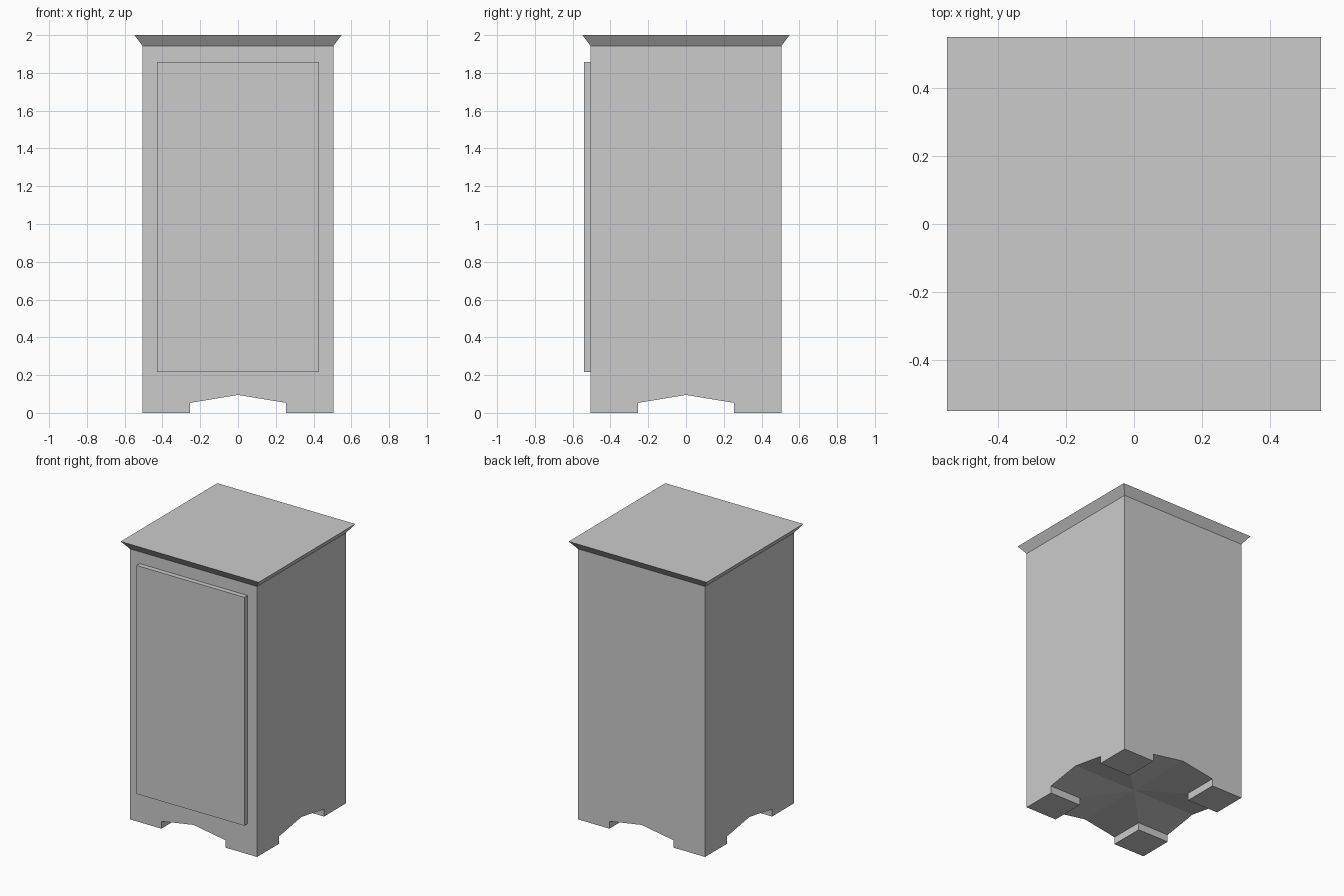
import bpy, bmesh

if "Cube" in bpy.data.objects:
    bpy.data.objects.remove(bpy.data.objects["Cube"])

HALF, FOOT = 0.505, 0.255           # body half width, inner foot edge
LOW, PEAK = 0.053, 0.095            # arch spring and peak heights
NECK, TOP = 1.942, 2.0              # crown bottom and top heights
RIM = 0.548                         # crown half width


def make(name, faces):
    """Create an object from a list of faces given as point lists."""
    bm = bmesh.new()
    for pts in faces:
        bm.faces.new([bm.verts.new(p) for p in pts])
    bmesh.ops.remove_doubles(bm, verts=bm.verts, dist=1e-5)
    bmesh.ops.recalc_face_normals(bm, faces=bm.faces)
    return finish(name, bm)


def finish(name, bm):
    mesh = bpy.data.meshes.new(name)
    bm.to_mesh(mesh)
    bm.free()
    obj = bpy.data.objects.new(name, mesh)
    bpy.context.collection.objects.link(obj)
    return obj


def square(h, z):
    return [(-h, -h, z), (h, -h, z), (h, h, z), (-h, h, z)]


# Body: one wall half, vault facet and foot side, swapped and mirrored to all eight sectors
wall = [(HALF, 0, PEAK), (HALF, FOOT, LOW), (HALF, FOOT, 0),
        (HALF, HALF, 0), (HALF, HALF, NECK), (HALF, 0, NECK)]
vault = [(0, 0, PEAK), (HALF, 0, PEAK), (HALF, FOOT, LOW), (FOOT, FOOT, LOW)]
foot_side = [(FOOT, FOOT, 0), (HALF, FOOT, 0), (HALF, FOOT, LOW), (FOOT, FOOT, LOW)]
sole = [(FOOT, FOOT, 0), (HALF, FOOT, 0), (HALF, HALF, 0), (FOOT, HALF, 0)]

sector = [wall, vault, foot_side]
quarter = sector + [[(y, x, z) for x, y, z in f] for f in sector] + [sole]
body_faces = [[(sx * x, sy * y, z) for x, y, z in f]
              for sx in (1, -1) for sy in (1, -1) for f in quarter]
body = make("cabinet_body", body_faces)

# Merge the coplanar wall halves
bm = bmesh.new()
bm.from_mesh(body.data)
bmesh.ops.recalc_face_normals(bm, faces=bm.faces)
# The shell is open at the neck, so check that walls face outward
side = max(bm.faces, key=lambda f: f.calc_center_median().x)
if side.normal.x < 0:
    bmesh.ops.reverse_faces(bm, faces=bm.faces)
bmesh.ops.dissolve_limit(bm, angle_limit=0.01, verts=bm.verts, edges=bm.edges)
bm.to_mesh(body.data)
bm.free()

# Crown: flared rim with a flat top
lower, upper = square(HALF, NECK), square(RIM, TOP)
crown_faces = [[lower[i], lower[(i + 1) % 4], upper[(i + 1) % 4], upper[i]]
               for i in range(4)]
make("top_crown", crown_faces + [upper])

# Door: thin raised panel on the front
bm = bmesh.new()
bmesh.ops.create_cube(bm, size=1)
bmesh.ops.scale(bm, vec=(0.856, 0.035, 1.64), verts=bm.verts)
bmesh.ops.translate(bm, vec=(0, -HALF - 0.0175, 1.037), verts=bm.verts)
finish("door_panel", bm)
